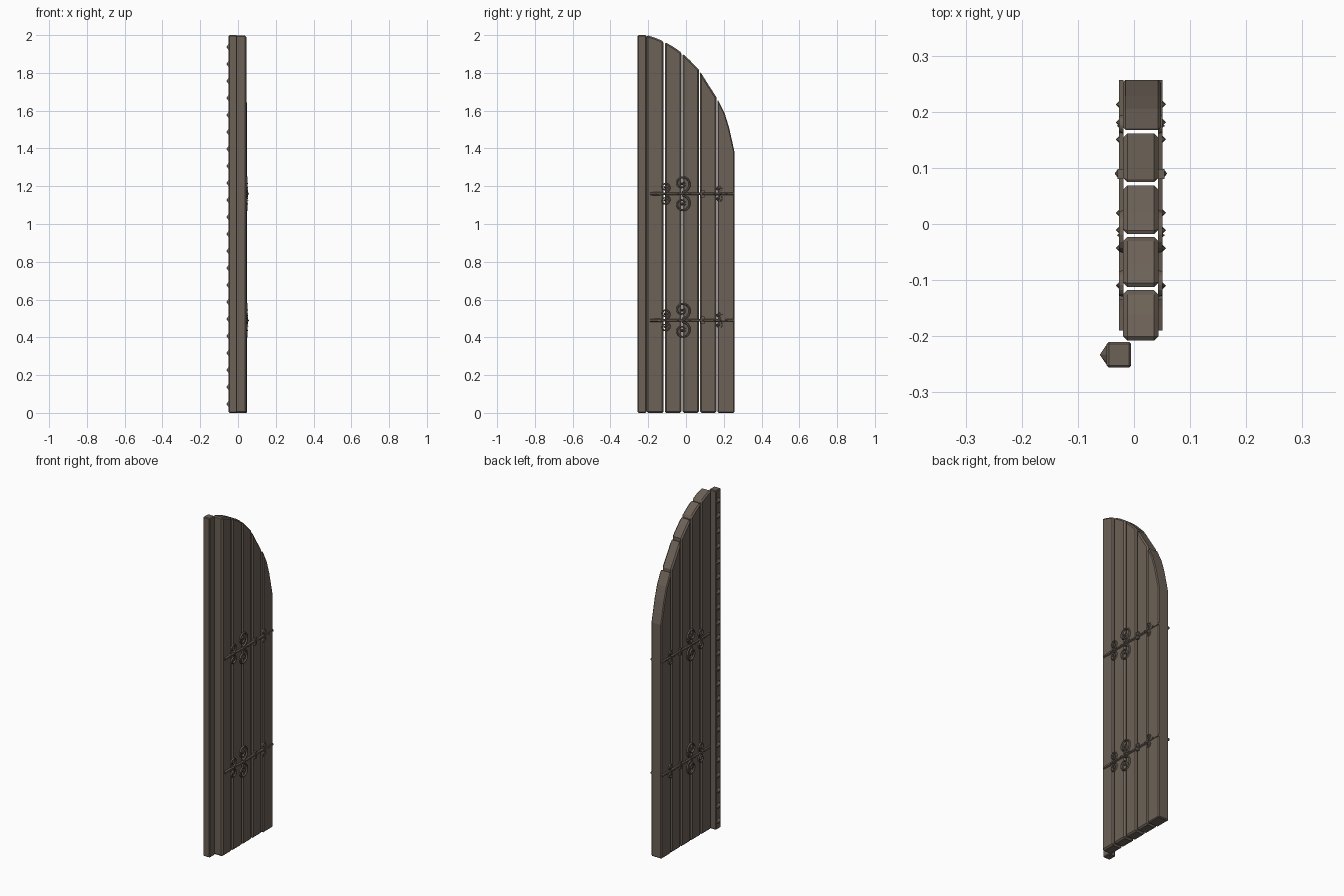
import bpy, bmesh, math
from mathutils import Vector

if "Cube" in bpy.data.objects:
    bpy.data.objects.remove(bpy.data.objects["Cube"])

wood = bpy.data.materials.new("aged_brown")
wood.diffuse_color = (0.15, 0.12, 0.095, 1)
wood.use_nodes = True
wood.node_tree.nodes["Principled BSDF"].inputs["Base Color"].default_value = wood.diffuse_color

# arch outline of the door top, as (y, z)
ARCH = [(-0.26, 2.0), (-0.205, 2.0), (-0.16, 1.985), (-0.115, 1.965), (-0.07, 1.94),
        (-0.02, 1.905), (0.02, 1.867), (0.07, 1.815), (0.12, 1.735), (0.165, 1.665),
        (0.205, 1.585), (0.228, 1.51), (0.245, 1.435), (0.257, 1.38)]


def arch_z(y):
    for (a, za), (b, zb) in zip(ARCH, ARCH[1:]):
        if a <= y <= b:
            return za + (zb - za) * (y - a) / (b - a)
    return ARCH[-1][1]


def finish(bm, name, bevel=0):
    bmesh.ops.recalc_face_normals(bm, faces=bm.faces)
    me = bpy.data.meshes.new(name)
    bm.to_mesh(me)
    bm.free()
    ob = bpy.data.objects.new(name, me)
    bpy.context.collection.objects.link(ob)
    me.materials.append(wood)
    if bevel:
        m = ob.modifiers.new("edge_wear", 'BEVEL')
        m.width = bevel
        m.segments = 1
        m.limit_method = 'ANGLE'
        m.angle_limit = math.radians(50)
    return ob


def board(name, y0, y1, x0, x1, bevel):
    """Vertical board whose top follows the arch."""
    ys = [y0] + [p[0] for p in ARCH if y0 + .004 < p[0] < y1 - .004] + [y1]
    outline = [(y1, 0), ] + [(y, arch_z(y)) for y in reversed(ys)] + [(y0, 0)]
    bm = bmesh.new()
    f = bm.faces.new([bm.verts.new((x0, y, z)) for y, z in outline])
    r = bmesh.ops.extrude_face_region(bm, geom=[f])
    for v in r['geom']:
        if isinstance(v, bmesh.types.BMVert):
            v.co.x = x1
    return finish(bm, name, bevel)


def add_box(bm, x0, x1, y0, y1, z0, z1):
    vs = bmesh.ops.create_cube(bm, size=1)['verts']
    for v in vs:
        v.co = Vector((x0 if v.co.x < 0 else x1, y0 if v.co.y < 0 else y1,
                       z0 if v.co.z < 0 else z1))


def add_stud(bm, x, y, z, side, r, h, n=6):
    """Pointed stud standing out along x."""
    ring = [bm.verts.new((x, y + r * math.cos(2 * math.pi * i / n),
                          z + r * math.sin(2 * math.pi * i / n))) for i in range(n)]
    tip = bm.verts.new((x + side * h, y, z))
    for i in range(n):
        bm.faces.new((ring[i], ring[(i + 1) % n], tip))
    bm.faces.new(ring)


def add_ribbon(bm, pts, w, x0, x1):
    """Flat bar along a (y, z) path, tapering to its end, from depth x0 to x1."""
    rows = []
    for i, p in enumerate(pts):
        a, b = pts[max(i - 1, 0)], pts[min(i + 1, len(pts) - 1)]
        t = Vector((b[0] - a[0], b[1] - a[1])).normalized()
        k = w * (1 - 0.4 * i / len(pts)) / 2
        n = (-t.y * k, t.x * k)
        rows.append([bm.verts.new((x, p[0] + s * n[0], p[1] + s * n[1]))
                     for x, s in ((x0, -1), (x1, -0.5), (x1, 0.5), (x0, 1))])
    for r, q in zip(rows, rows[1:]):
        for j in range(4):
            bm.faces.new((r[j], r[(j + 1) % 4], q[(j + 1) % 4], q[j]))
    bm.faces.new(rows[0])
    bm.faces.new(rows[-1])


def scroll(yc, zc, r, flip, turns=1.35, n=22):
    """Spiral that starts at the strap and curls inward."""
    pts = []
    for i in range(n + 1):
        t = i / n
        a = -math.pi / 2 + turns * 2 * math.pi * t
        q = r * (1 - 0.75 * t)
        pts.append((yc + q * math.cos(a), zc + flip * q * math.sin(a)))
    return pts


# five planks
edges = [-0.208, -0.115, -0.0205, 0.0715, 0.1645, 0.257]
for i in range(5):
    last = i == 4
    board(f"plank_{i + 1}", edges[i] + (0 if i == 0 else .003),
          edges[i + 1] - (0 if last else .003), -0.02, 0.048 if last else 0.044,
          0.005 if last else 0.008)

# meeting strip with a row of studs
board("meeting_strip", -0.256, -0.21, -0.049, -0.005, 0.004)
bm = bmesh.new()
for i in range(22):
    add_stud(bm, -0.048, -0.233, 0.047 + i * 0.09, -1, 0.019, 0.013, 8)
finish(bm, "strip_studs")

# strap hinges on both faces at two heights
for z in (0.49, 1.16):
    for side, face in ((1, 0.045), (-1, -0.0205)):
        bm = bmesh.new()
        x0, x1 = face - side * 0.002, face + side * 0.006
        # strap, pointed leaf end, and clip
        add_ribbon(bm, [(0.257, z), (0.1, z), (-0.05, z), (-0.15, z)], 0.017, x0, x1)
        add_ribbon(bm, [(-0.135, z), (-0.15, z), (-0.19, z)], 0.022, x0, x1)
        lo, hi = sorted((x0, x1 + side * 0.003))
        add_box(bm, lo, hi, 0.08, 0.098, z - 0.02, z + 0.02)
        # paired scrolls above and below
        for f in (1, -1):
            add_ribbon(bm, scroll(-0.02, z + f * 0.054, 0.046, f), 0.012, x0, x1)
            add_ribbon(bm, scroll(-0.11, z + f * 0.034, 0.027, f), 0.010, x0, x1)
            add_ribbon(bm, scroll(0.175, z + f * 0.025, 0.018, f), 0.009, x0, x1)
            for y, dz in ((-0.02, 0.054), (-0.11, 0.034), (0.175, 0.025)):
                add_stud(bm, face, y, z + f * dz, side, 0.008, 0.010)
        # studs along the strap
        for y in (0.213, 0.181, 0.151, 0.02, -0.011, -0.043, -0.11):
            add_stud(bm, x1 - side * 0.001, y, z, side, 0.007, 0.007)
        add_stud(bm, x1 + side * 0.002, 0.09, z, side, 0.008, 0.006)
        finish(bm, f"strap_hinge_{'low' if z < 1 else 'high'}_{'outer' if side > 0 else 'inner'}")
